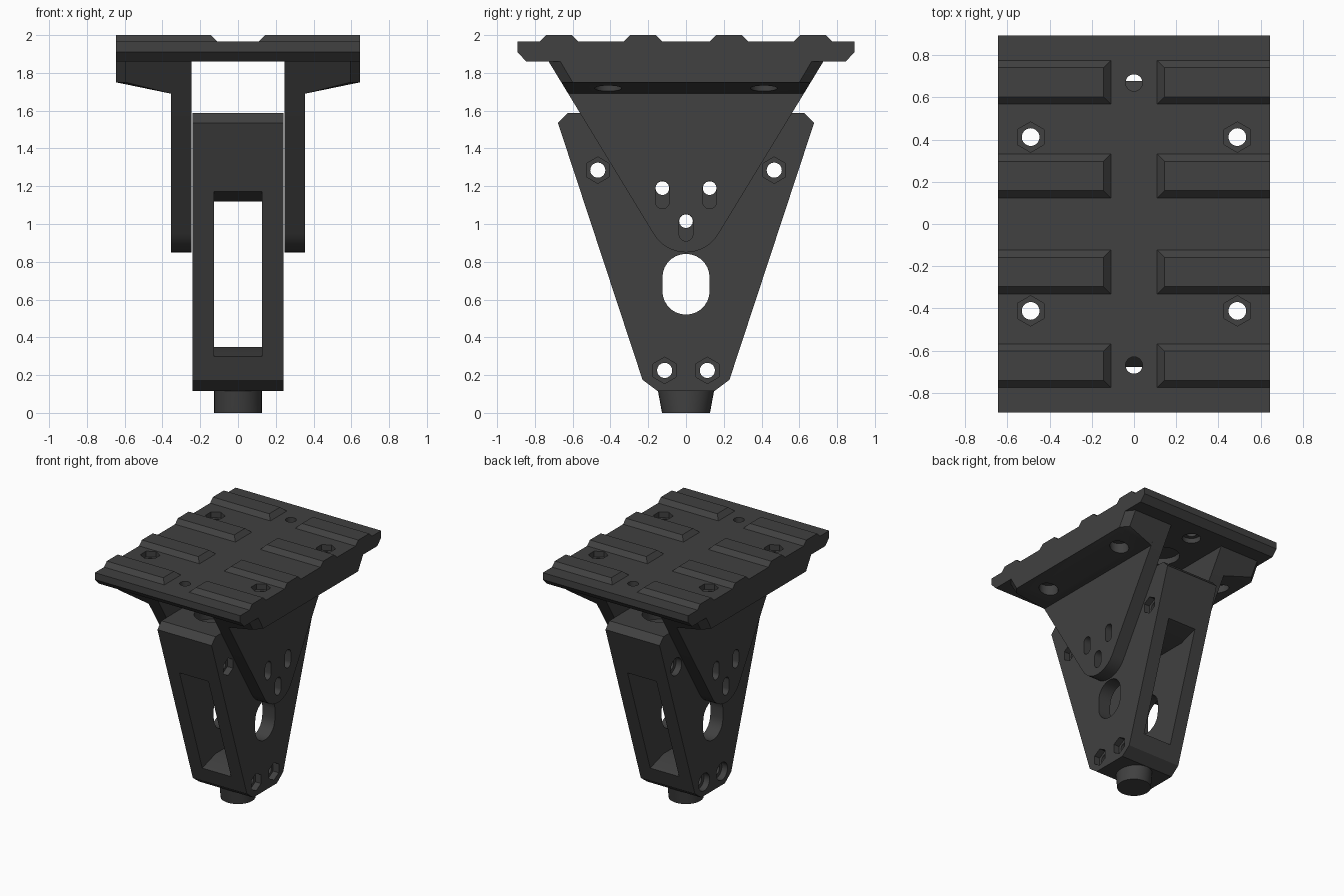
import bpy, bmesh, math
from mathutils import Vector

if "Cube" in bpy.data.objects:
    bpy.data.objects.remove(bpy.data.objects["Cube"])

mat = bpy.data.materials.new("charcoal")
mat.diffuse_color = (0.052, 0.052, 0.052, 1)
mat.use_nodes = True
mat.node_tree.nodes["Principled BSDF"].inputs["Base Color"].default_value = mat.diffuse_color


def finish(bm, name):
    bmesh.ops.recalc_face_normals(bm, faces=bm.faces)
    me = bpy.data.meshes.new(name)
    bm.to_mesh(me)
    bm.free()
    me.materials.append(mat)
    ob = bpy.data.objects.new(name, me)
    bpy.context.collection.objects.link(ob)
    return ob


def prism(name, pts, lo, hi, axis):
    """Extrude a 2D outline from lo to hi along an axis."""
    put = {'X': lambda a, b, t: (t, a, b),
           'Y': lambda a, b, t: (a, t, b),
           'Z': lambda a, b, t: (a, b, t)}[axis]
    bm = bmesh.new()
    f0 = [bm.verts.new(put(a, b, lo)) for a, b in pts]
    f1 = [bm.verts.new(put(a, b, hi)) for a, b in pts]
    bm.faces.new(f0)
    bm.faces.new(f1[::-1])
    n = len(pts)
    for i in range(n):
        j = (i + 1) % n
        bm.faces.new((f0[i], f0[j], f1[j], f1[i]))
    return finish(bm, name)


def hull(name, pts):
    bm = bmesh.new()
    for p in pts:
        bm.verts.new(p)
    bmesh.ops.convex_hull(bm, input=bm.verts)
    bmesh.ops.dissolve_limit(bm, angle_limit=0.01, verts=bm.verts, edges=bm.edges)
    return finish(bm, name)


def arc(cx, cy, r, a0, a1, n):
    return [(cx + r * math.cos(math.radians(a0 + (a1 - a0) * i / n)),
             cy + r * math.sin(math.radians(a0 + (a1 - a0) * i / n))) for i in range(n + 1)]


def ngon(cx, cy, r, n=28):
    return arc(cx, cy, r, 90, 450, n)[:-1]


def slot(cx, z0, z1, r):
    return arc(cx, z1, r, 0, 180, 14) + arc(cx, z0, r, 180, 360, 14)


def cut(ob, cutters):
    for c in cutters:
        m = ob.modifiers.new("cut", 'BOOLEAN')
        m.operation, m.solver, m.object = 'DIFFERENCE', 'EXACT', c
        bpy.context.view_layer.objects.active = ob
        bpy.ops.object.modifier_apply(modifier=m.name)
        bpy.data.objects.remove(c)


def smooth(ob):
    bpy.ops.object.select_all(action='DESELECT')
    ob.select_set(True)
    bpy.context.view_layer.objects.active = ob
    bpy.ops.object.shade_smooth_by_angle(angle=math.radians(30))


def sym(pts):
    return pts + [(-a, b) for a, b in reversed(pts)]


BOLT_X, BOLT_Y = 0.49, 0.412

# top plate with bevelled lower ends
plate = prism("top_plate", sym([(-0.845, 1.86), (-0.893, 1.91), (-0.893, 1.965)]),
              -0.645, 0.645, 'X')
cutters = []
for sx in (-1, 1):
    for sy in (-1, 1):
        x, y = sx * BOLT_X, sy * BOLT_Y
        cutters += [prism("c", ngon(x, y, 0.042), 1.6, 2.1, 'Z'),
                    prism("c", ngon(x, y, 0.072, 6), 1.92, 2.1, 'Z')]
for sy in (-1, 1):
    cutters += [prism("c", ngon(0, sy * 0.67, 0.04), 1.6, 2.1, 'Z'),
                prism("c", ngon(0, sy * 0.67, 0.07), 1.6, 1.9, 'Z'),
                prism("c", ngon(0, sy * 0.33, 0.13), 1.6, 1.91, 'Z')]
cut(plate, cutters)
smooth(plate)

# grip ridges on the plate
for sx in (-1, 1):
    for yc in (-0.672, -0.228, 0.228, 0.672):
        hull("grip_ridge", [(sx * x, yc + s * h, z) for s in (-1, 1)
                            for x, h, z in ((0.11, 0.104, 1.965), (0.145, 0.069, 2.0),
                                            (0.645, 0.104, 1.965), (0.645, 0.069, 2.0))])

# side brackets: tapered cheek with round tip, and bolted flange
TIP_Z, TIP_R = 1.05, 0.2
for sx in (-1, 1):
    lo, hi = sorted((sx * 0.245, sx * 0.355))
    outline = [(-0.727, 1.86)] + arc(0, TIP_Z, TIP_R, 211.5, 328.5, 16) + [(0.727, 1.86)]
    cheek = prism("bracket_cheek", outline, lo, hi, 'X')
    cut(cheek, [prism("c", slot(y, z0, z1, 0.037), -1, 1, 'X')
                for y, z0, z1 in ((-0.125, 1.118, 1.19), (0.125, 1.118, 1.19), (0, 0.947, 1.015))])
    smooth(cheek)
    flange = hull("bracket_flange", [(sx * x, s * y, z) for s in (-1, 1) for x, y, z in (
        (0.25, 0.727, 1.86), (0.25, 0.623, 1.69), (0.355, 0.623, 1.69), (0.405, 0.66, 1.75),
        (0.595, 0.66, 1.75), (0.595, 0.727, 1.86), (0.645, 0.665, 1.86), (0.645, 0.6, 1.75))])
    cutters = []
    for sy in (-1, 1):
        x, y = sx * BOLT_X, sy * BOLT_Y
        cutters += [prism("c", ngon(x, y, 0.042), 1.6, 2.1, 'Z'),
                    prism("c", ngon(x, y, 0.072), 1.6, 1.79, 'Z')]
    cut(flange, cutters)
    smooth(flange)

# tapered leg body
body = prism("leg_body", sym([(-0.15, 0.115), (-0.23, 0.175), (-0.678, 1.535), (-0.628, 1.587)]),
             -0.24, 0.24, 'X')
# through window with sloping sill and head
window = [(-0.9, 0.11), (-0.1, 0.35), (0.1, 0.35), (0.9, 0.11),
          (0.9, 1.283), (0.4, 1.12), (-0.4, 1.12), (-0.9, 1.283)]
cutters = [prism("c", window, -0.128, 0.128, 'X'),
           prism("c", slot(0, 0.645, 0.717, 0.125), -1, 1, 'X')]
for y, z in ((0.467, 1.285), (0.113, 0.225)):
    for sy in (-1, 1):
        cutters += [prism("c", ngon(sy * y, z, 0.04), -1, 1, 'X'),
                    prism("c", ngon(sy * y, z, 0.07, 6), 0.19, 1, 'X'),
                    prism("c", ngon(sy * y, z, 0.07), -1, -0.19, 'X')]
for y, z in ((-0.125, 1.19), (0.125, 1.19), (0, 1.015)):
    cutters.append(prism("c", ngon(y, z, 0.036), -1, 1, 'X'))
for sy in (-1, 1):
    cutters.append(prism("c", ngon(0, sy * 0.33, 0.13), 1.49, 1.8, 'Z'))
cut(body, cutters)
smooth(body)

# foot peg, slightly flared front to back
peg = hull("foot_peg", [(a, b, 0) for a, b in ngon(0, 0, 0.127)] +
           [(a, b * 1.17, 0.116) for a, b in ngon(0, 0, 0.127)])
smooth(peg)
